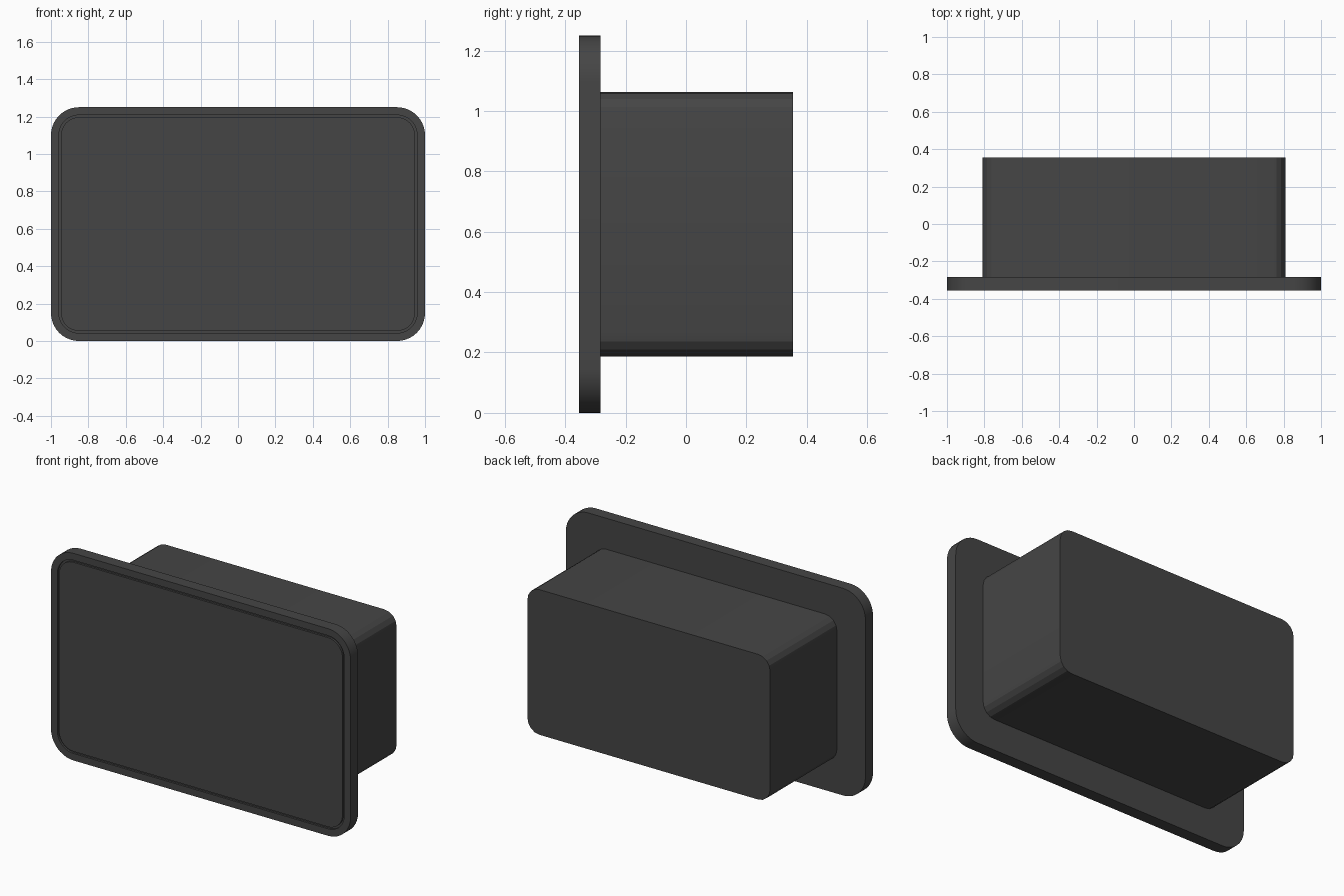
import bpy
import bmesh
from math import cos, sin, pi, radians

cube = bpy.data.objects.get("Cube")
if cube:
    bpy.data.objects.remove(cube, do_unlink=True)

charcoal = bpy.data.materials.new("charcoal_plastic")
charcoal.use_nodes = True
colour = (0.06, 0.06, 0.06, 1)
charcoal.diffuse_color = colour
bsdf = next(n for n in charcoal.node_tree.nodes if n.type == 'BSDF_PRINCIPLED')
bsdf.inputs["Base Color"].default_value = colour
bsdf.inputs["Roughness"].default_value = 0.6

MID_Z = 0.625


def outline(half_w, half_h, radius, steps):
    """Rounded rectangle, counter-clockwise as seen from the front."""
    points = []
    corners = ((1, 1), (-1, 1), (-1, -1), (1, -1))
    for quarter, (sx, sz) in enumerate(corners):
        for i in range(steps + 1):
            a = (quarter + i / steps) * pi / 2
            points.append((sx * (half_w - radius) + radius * cos(a),
                           MID_Z + sz * (half_h - radius) + radius * sin(a)))
    return points


def loft(name, half_w, half_h, radius, steps, rings, smooth_angle):
    """Join rounded rectangles, given as (inset, y), and cap both ends."""
    bm = bmesh.new()
    loops = []
    for inset, y in rings:
        pts = outline(half_w - inset, half_h - inset, radius - inset, steps)
        loops.append([bm.verts.new((x, y, z)) for x, z in pts])
    for a, b in zip(loops, loops[1:]):
        for i in range(len(a)):
            j = (i + 1) % len(a)
            bm.faces.new((a[i], a[j], b[j], b[i]))
    bm.faces.new(loops[0])
    bm.faces.new(loops[-1])
    bmesh.ops.recalc_face_normals(bm, faces=bm.faces)
    mesh = bpy.data.meshes.new(name)
    bm.to_mesh(mesh)
    bm.free()
    mesh.materials.append(charcoal)
    obj = bpy.data.objects.new(name, mesh)
    bpy.context.collection.objects.link(obj)
    bpy.ops.object.select_all(action='DESELECT')
    obj.select_set(True)
    bpy.context.view_layer.objects.active = obj
    bpy.ops.object.shade_smooth_by_angle(angle=radians(smooth_angle))
    return obj


FRONT, JOINT, BACK = -0.355, -0.283, 0.355

# Front plate with a narrow groove framing the panel
loft("front_plate", 1.0, MID_Z, 0.15, 10,
     [(0, JOINT), (0, FRONT), (0.042, FRONT), (0.042, FRONT + 0.012),
      (0.054, FRONT + 0.012), (0.054, FRONT)], 30)

# Housing behind the plate
loft("rear_housing", 0.81, 0.438, 0.08, 4, [(0, BACK), (0, JOINT)], 15)
